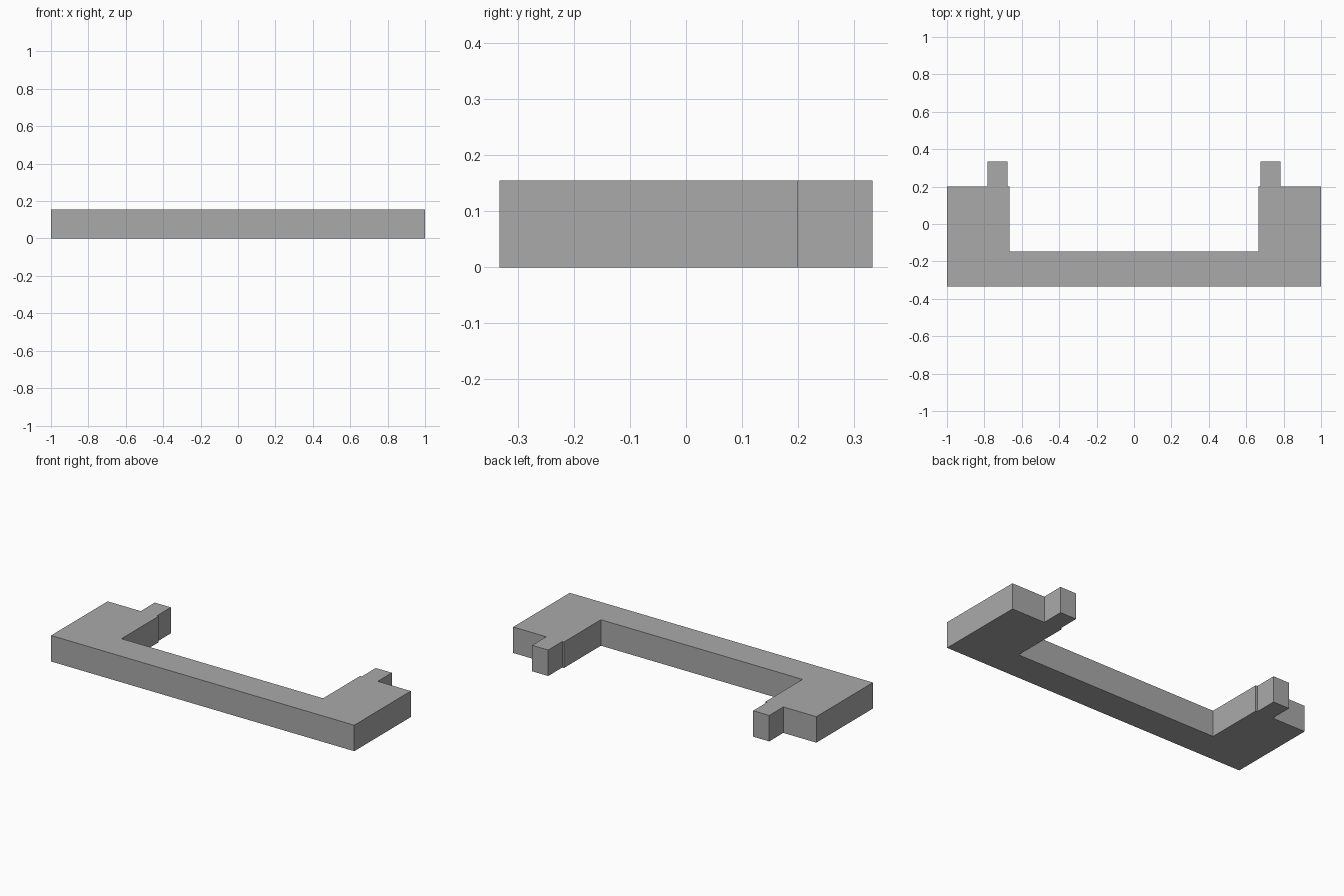
import bpy
import bmesh

default = bpy.data.objects.get("Cube")
if default:
    bpy.data.objects.remove(default, do_unlink=True)

HEIGHT = 0.155

grey = bpy.data.materials.new("plain grey")
grey.use_nodes = True
colour = (0.4, 0.4, 0.4, 1)
grey.diffuse_color = colour
grey.node_tree.nodes["Principled BSDF"].inputs["Base Color"].default_value = colour

# Half outline of the bracket, from the front centre round to the inner centre
FRONT, INNER, SHOULDER, BACK = -0.333, -0.148, 0.2, 0.333
half = [
    (1.0, FRONT), (1.0, SHOULDER),               # outer side of the arm
    (0.782, SHOULDER), (0.782, BACK),            # tab, outer side
    (0.676, BACK), (0.676, SHOULDER),            # tab, inner side
    (0.665, SHOULDER), (0.665, INNER),           # inner side of the arm
]
outline = half + [(-x, y) for x, y in reversed(half)]

# Bracket: crossbar, two arms and two tabs in one extruded profile
bm = bmesh.new()
base = bm.faces.new([bm.verts.new((x, y, 0)) for x, y in outline])
top = bmesh.ops.extrude_face_region(bm, geom=[base], use_keep_orig=True)
bmesh.ops.translate(bm, vec=(0, 0, HEIGHT),
                    verts=[v for v in top["geom"] if isinstance(v, bmesh.types.BMVert)])
bmesh.ops.recalc_face_normals(bm, faces=bm.faces)
mesh = bpy.data.meshes.new("bracket")
bm.to_mesh(mesh)
bm.free()
mesh.materials.append(grey)
bracket = bpy.data.objects.new("bracket", mesh)
bpy.context.scene.collection.objects.link(bracket)
